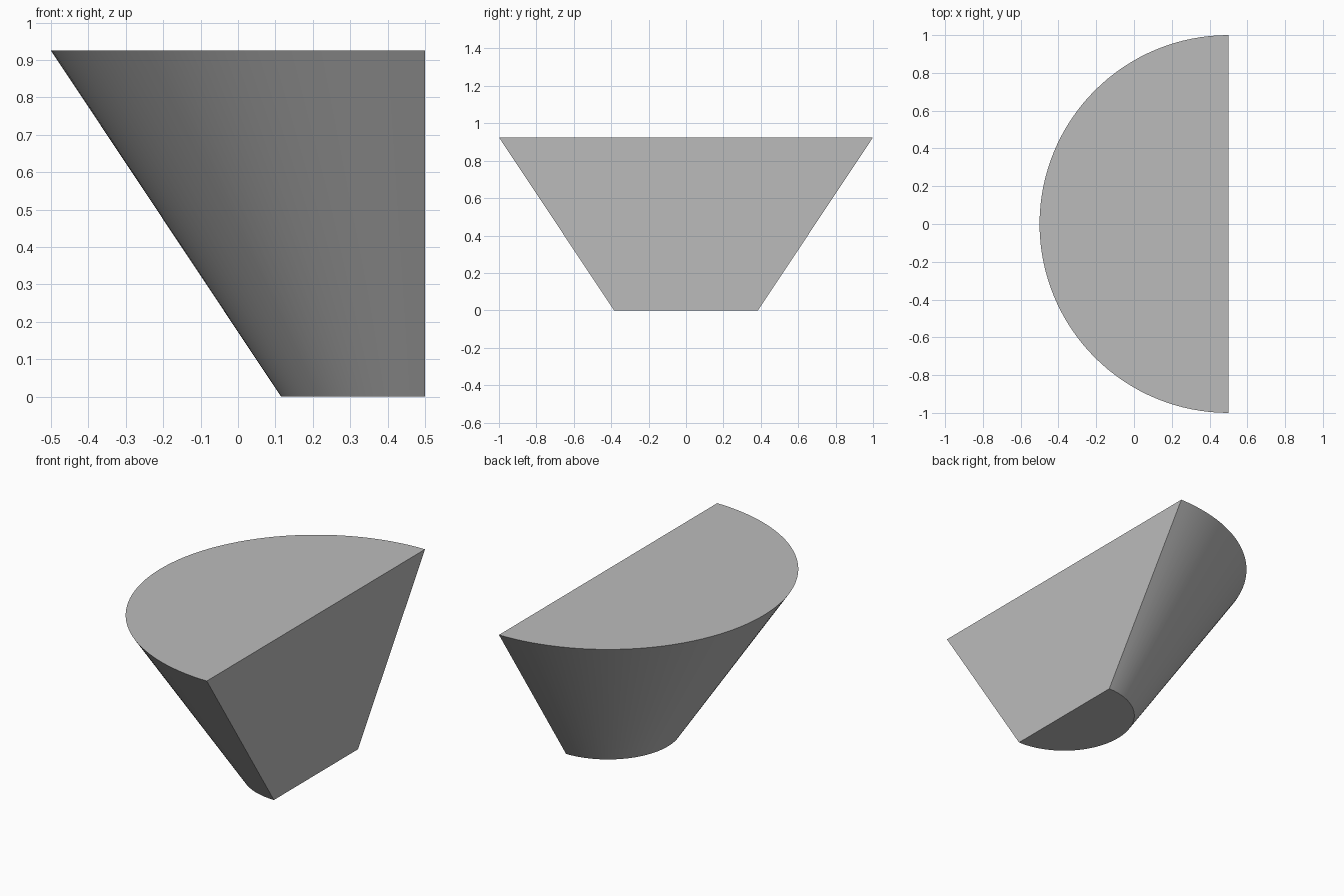
import bpy
import bmesh
from math import pi, sin, cos, radians

cube = bpy.data.objects.get("Cube")
if cube:
    bpy.data.objects.remove(cube, do_unlink=True)

HEIGHT = 0.925
TOP_RADIUS = 1.0
BASE_RADIUS = 0.385
FLAT_X = 0.5
SEGMENTS = 64

# Single plain grey
grey = bpy.data.materials.new("plain_grey")
grey.use_nodes = True
colour = (0.5, 0.5, 0.5, 1.0)
grey.diffuse_color = colour
grey.node_tree.nodes["Principled BSDF"].inputs["Base Color"].default_value = colour


def half_ring(bm, radius, z):
    """Half circle of vertices bulging towards -x from the flat side."""
    angles = [pi / 2 + pi * i / SEGMENTS for i in range(SEGMENTS + 1)]
    return [bm.verts.new((FLAT_X + radius * cos(a), radius * sin(a), z)) for a in angles]


# Solid half of a truncated cone, widening upwards
bm = bmesh.new()
base = half_ring(bm, BASE_RADIUS, 0)
top = half_ring(bm, TOP_RADIUS, HEIGHT)
bm.faces.new(base[::-1])
bm.faces.new(top)
for i in range(SEGMENTS):
    bm.faces.new((base[i], base[i + 1], top[i + 1], top[i]))
bm.faces.new((base[-1], base[0], top[0], top[-1]))
bmesh.ops.recalc_face_normals(bm, faces=bm.faces)

mesh = bpy.data.meshes.new("half_cone_body")
bm.to_mesh(mesh)
bm.free()
mesh.materials.append(grey)
body = bpy.data.objects.new("half_cone_body", mesh)
bpy.context.collection.objects.link(body)

# Smooth curved wall with crisp rims
bpy.ops.object.select_all(action="DESELECT")
body.select_set(True)
bpy.context.view_layer.objects.active = body
bpy.ops.object.shade_smooth_by_angle(angle=radians(30))
